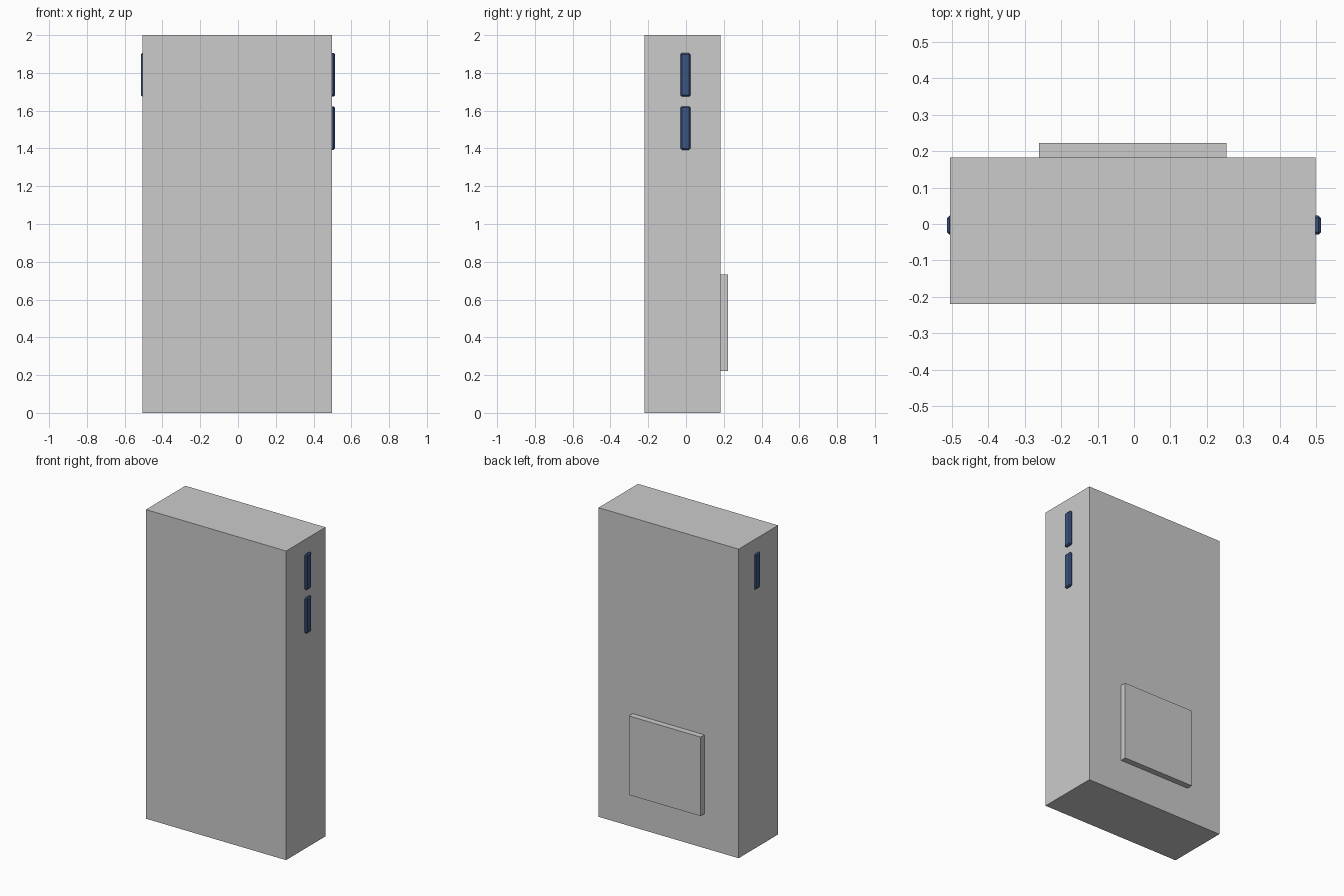
import bpy
import bmesh
from mathutils import Vector

if "Cube" in bpy.data.objects:
    bpy.data.objects.remove(bpy.data.objects["Cube"])


def box(name, lo, hi, bevel=0.0, material=None):
    """Axis-aligned box between two corners, optionally chamfered."""
    lo, hi = Vector(lo), Vector(hi)
    bm = bmesh.new()
    bmesh.ops.create_cube(bm, size=1)
    bmesh.ops.scale(bm, vec=hi - lo, verts=bm.verts)
    mesh = bpy.data.meshes.new(name)
    bm.to_mesh(mesh)
    bm.free()
    obj = bpy.data.objects.new(name, mesh)
    obj.location = (lo + hi) / 2
    bpy.context.collection.objects.link(obj)
    if bevel:
        mod = obj.modifiers.new("chamfer", 'BEVEL')
        mod.width = bevel
        mod.segments = 1
    if material:
        mesh.materials.append(material)
    return obj


blue = bpy.data.materials.new("button_blue")
blue.diffuse_color = (0.045, 0.09, 0.22, 1)
blue.use_nodes = True
blue.node_tree.nodes["Principled BSDF"].inputs["Base Color"].default_value = blue.diffuse_color

# Slab body
box("body", (-0.505, -0.22, 0), (0.498, 0.183, 2))

# Raised plate low on the back
box("back_plate", (-0.26, 0.183, 0.222), (0.254, 0.222, 0.733))

# Side buttons: one on the left, two on the right
for name, x, z in (("left_button", -0.498, 1.675),
                   ("right_upper_button", 0.498, 1.675),
                   ("right_lower_button", 0.498, 1.393)):
    box(name, (x - 0.015, -0.029, z), (x + 0.015, 0.023, z + 0.23), 0.007, blue)
